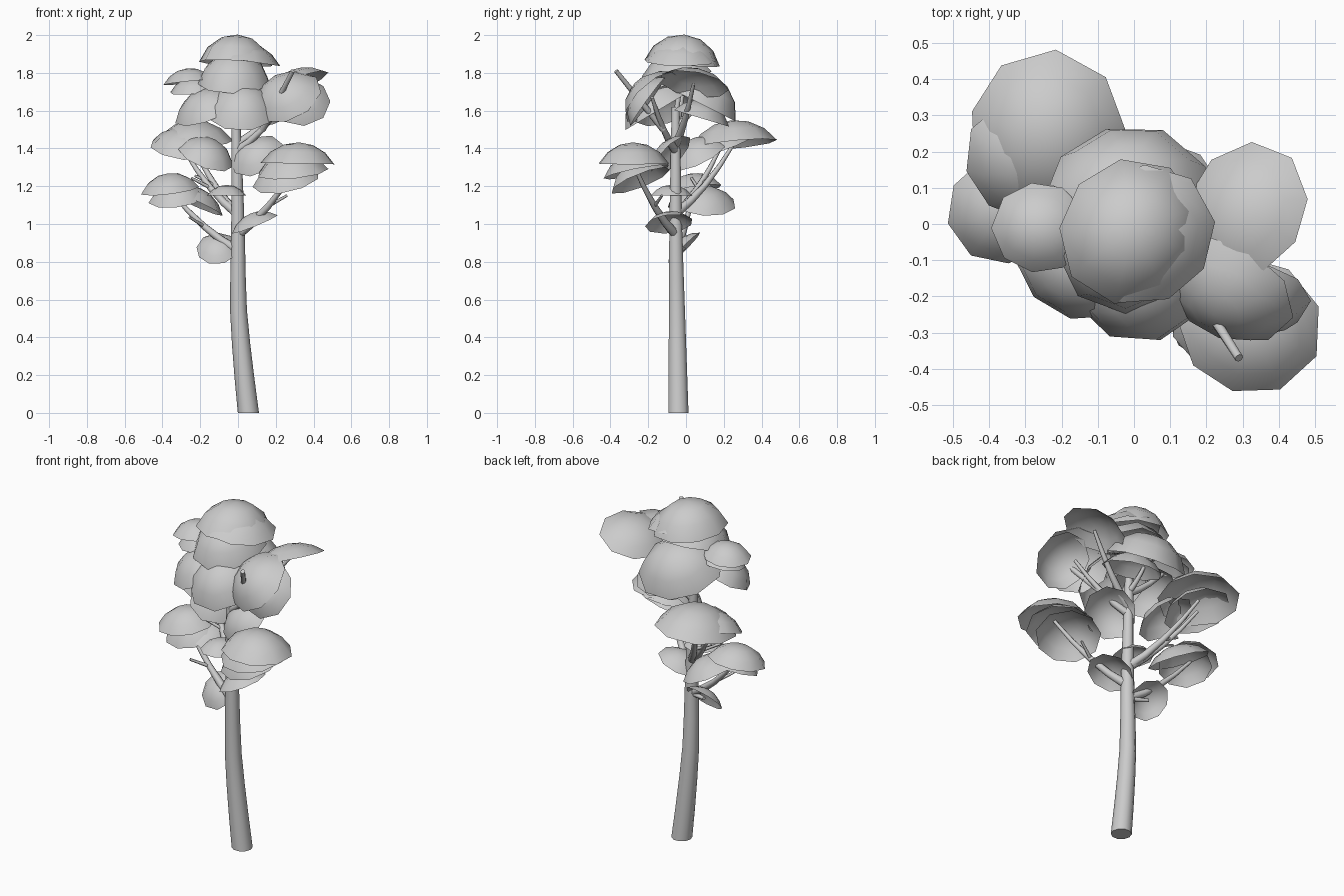
import bpy, bmesh, math
from mathutils import Vector

if "Cube" in bpy.data.objects:
    bpy.data.objects.remove(bpy.data.objects["Cube"])

UP = Vector((0, 0, 1))


def skin_rings(name, rings, caps):
    """Join equal rings of points into one smooth low-poly surface."""
    bm = bmesh.new()
    loops = [[bm.verts.new(p) for p in ring] for ring in rings]
    for a, b in zip(loops, loops[1:]):
        for k in range(len(a)):
            bm.faces.new((a[k - 1], a[k], b[k], b[k - 1]))
    if caps:
        bm.faces.new(loops[0][::-1])
        bm.faces.new(loops[-1])
    bmesh.ops.remove_doubles(bm, verts=bm.verts, dist=1e-5)
    me = bpy.data.meshes.new(name)
    bm.to_mesh(me)
    bm.free()
    ob = bpy.data.objects.new(name, me)
    bpy.context.collection.objects.link(ob)
    bpy.ops.object.select_all(action='DESELECT')
    ob.select_set(True)
    bpy.context.view_layer.objects.active = ob
    bpy.ops.object.shade_smooth_by_angle(angle=math.radians(60))
    return ob


def circle(centre, radius, axis, sides, phase=0, wobble=0):
    rot = UP.rotation_difference(axis)
    ring = []
    for k in range(sides):
        t = 2 * math.pi * k / sides + phase
        w = radius * (1 + wobble * math.sin(2 * t + phase))
        ring.append(centre + rot @ Vector((w * math.cos(t), w * math.sin(t), 0)))
    return ring


def limb(name, path, r0, r1, sides=8):
    """Capped tube tapering from r0 to r1 along the path."""
    rings = []
    n = len(path) - 1
    for i, p in enumerate(path):
        d = (path[min(i + 1, n)] - path[max(i - 1, 0)]).normalized()
        if p.z == 0:
            d = UP
        rings.append(circle(p, r0 + (r1 - r0) * i / n, d, sides))
    return skin_rings(name, rings, True)


def shell(name, c, r, axis, half_angle=60, sides=9):
    """Open spherical cap of leaves; c is the middle of its rim."""
    R = r / math.sin(math.radians(half_angle))
    origin = c - axis * math.sqrt(R * R - r * r)
    rings = []
    for k in range(4):
        a = math.radians(half_angle) * (3 - k) / 3
        rings.append(circle(origin + axis * R * math.cos(a), R * math.sin(a),
                            axis, sides, c.x * 17 + c.y * 11, 0.04))
    return skin_rings(name, rings, False)


def trunk_point(z):
    """Trunk axis: leaning at the foot, upright above."""
    return Vector((0.055 * max(0, 1 - z / 0.6) ** 1.3 - 0.02 * max(0, z - 1),
                   -0.04 - 0.015 * min(z, 1), z))


def branch(name, tip):
    """Limb that leaves the trunk sideways and bends up to its leaf shell."""
    away = tip - trunk_point(tip.z)
    reach = away.length
    start = trunk_point(min(1.58, max(0.86, tip.z - 0.95 * reach)))
    span = tip - start
    path = []
    for i in range(5):
        t = i / 4
        path.append(start + Vector((span.x, span.y, 0)) * t
                    + UP * span.z * (0.6 * t + 0.4 * t * t))
    limb(name, path, 0.014 + 0.03 * reach, 0.009)
    if reach > 0.36:
        side = Vector((away.y, -away.x, 0)).normalized()
        limb(name + "_twig", [path[2], path[2] + span * 0.15 - side * 0.09],
             0.01, 0.007, 6)


def cluster(name, x, y, z, r, tilt_x=0, tilt_y=0, under=0, half=60, grown=True):
    """Leaf shell with optional lower layers, plus the branch bearing it."""
    for i in range(under + 1):
        c = Vector((x * (1 - 0.1 * i), y * (1 - 0.07 * i), z - 0.045 * i))
        axis = Vector((tilt_x - 0.12 * i * (x > 0.1), tilt_y - 0.2 * i, 1))
        shell("leaves_%s_%d" % (name, i), c, r * (1 - 0.05 * i),
              axis.normalized(), half)
    if grown:
        branch("branch_" + name, Vector((x, y, z)))


# trunk
limb("trunk", [trunk_point(0.18 * i) for i in range(10)], 0.056, 0.022, 10)

# crown
cluster("top", -.01, -.02, 1.85, .2, .05, .08, half=75)
cluster("top_low", -.02, -.05, 1.75, .2, 0, -.3, half=78, grown=False)
cluster("top_side", .03, -.03, 1.865, .195, .15, half=55, grown=False)
cluster("crown_left", -.26, -.01, 1.75, .13, -.1, .05, 1)
cluster("crown_front", .02, -.15, 1.6, .2, 0, -.6, half=70, grown=False)
cluster("crown_front_left", -.16, -.1, 1.6, .18, -.4, -.35, half=65, grown=False)
cluster("crown_back", -.02, .07, 1.64, .23, 0, .5, half=72)
cluster("crown_back_low", .08, .08, 1.56, .16, 0, .3, grown=False)
cluster("crown_right_front", .26, -.18, 1.67, .19, -.55, -.95)
cluster("crown_right_outer", .33, -.2, 1.65, .16, -.1, -1.4, grown=False)
cluster("crown_right_back", .31, .04, 1.74, .185, -.4, .2, half=45)

# middle and lower tiers
cluster("left_back", -.24, .25, 1.42, .225, -.1, -.1)
cluster("left_back_low", -.29, .18, 1.4, .18, .1, -.35)
cluster("left_inner", -.17, .06, 1.36, .16, .35, -.45, grown=False)
cluster("middle_right", .32, -.28, 1.32, .195, .02, 0, 2)
cluster("middle_front", .1, -.08, 1.36, .145, -.5, -1, half=55, grown=False)
cluster("lower_left", -.36, .04, 1.18, .155, -.12, -.15, 1)
cluster("lower_left_inner", -.23, .1, 1.11, .165, .45, .1, half=55, grown=False)
cluster("lowest", -.11, -.01, .87, .115, -.15, -1, half=50)
cluster("small_right", .09, -.09, 1, .13, -.4, -.1, half=50, grown=False)
cluster("small_middle", -.06, -.08, 1.15, .11, half=55, grown=False)

# bare stem poking through the right front leaves
limb("bare_stem", [Vector((.13, -.12, 1.5)), Vector((.29, -.37, 1.81))], .018, .012)
